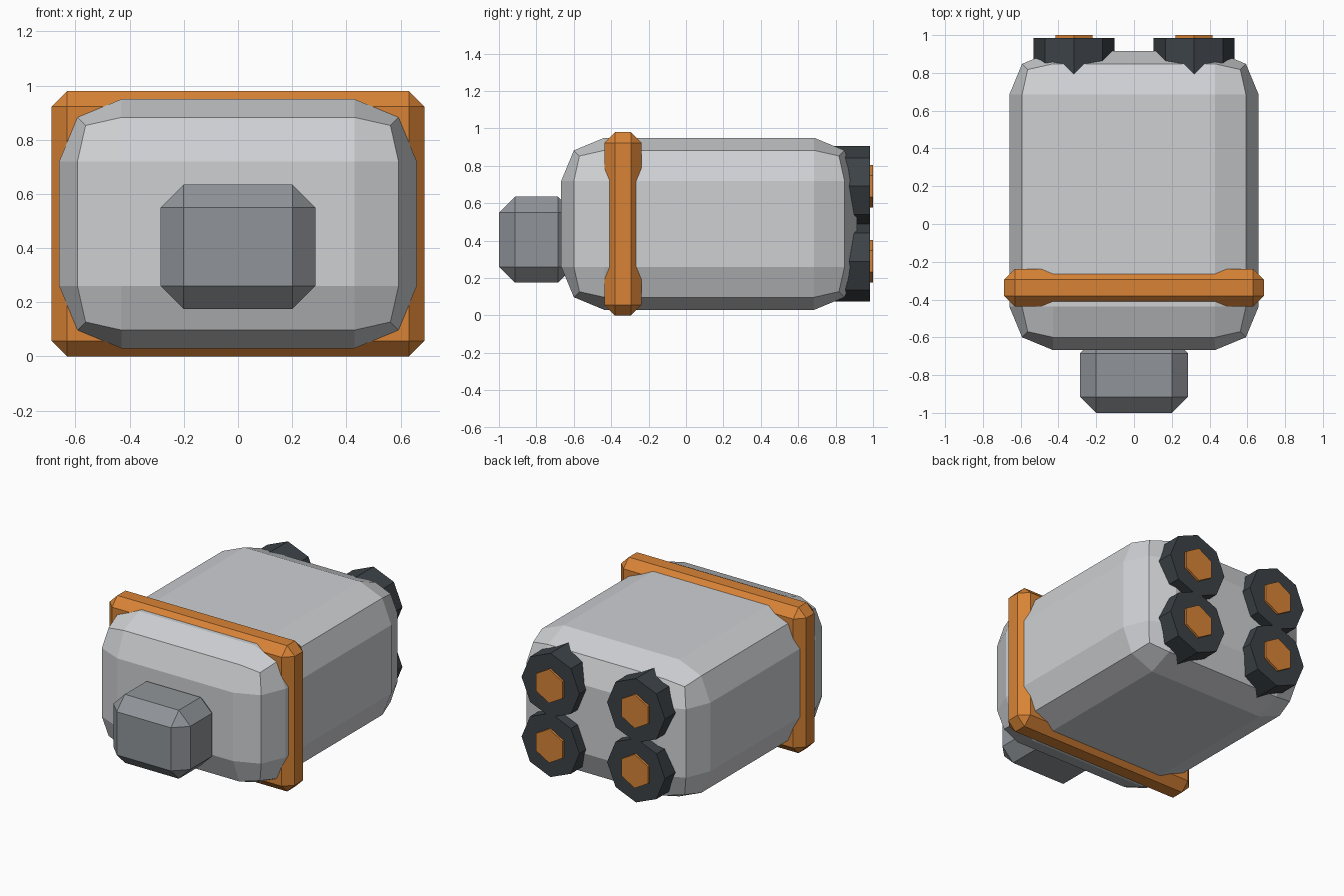
import bpy, bmesh, math
from mathutils import Vector

if "Cube" in bpy.data.objects:
    bpy.data.objects.remove(bpy.data.objects["Cube"], do_unlink=True)


def material(name, rgb):
    mat = bpy.data.materials.new(name)
    mat.use_nodes = True
    colour = (*rgb, 1)
    mat.diffuse_color = colour
    mat.node_tree.nodes["Principled BSDF"].inputs["Base Color"].default_value = colour
    return mat


light_grey = material("light grey", (0.62, 0.63, 0.65))
mid_grey = material("mid grey", (0.28, 0.30, 0.32))
orange = material("orange", (0.69, 0.23, 0.037))
dark_grey = material("dark grey", (0.045, 0.055, 0.063))


def finish(name, bm, mat):
    bmesh.ops.recalc_face_normals(bm, faces=bm.faces)
    mesh = bpy.data.meshes.new(name)
    bm.to_mesh(mesh)
    bm.free()
    mesh.materials.append(mat)
    obj = bpy.data.objects.new(name, mesh)
    bpy.context.collection.objects.link(obj)
    return obj


def bevelled_box(name, low, high, bevel, segments, mat):
    """Box between two corners with every edge bevelled."""
    low, high = Vector(low), Vector(high)
    bm = bmesh.new()
    bmesh.ops.create_cube(bm, size=1)
    bmesh.ops.scale(bm, vec=high - low, verts=bm.verts)
    bmesh.ops.translate(bm, vec=(low + high) / 2, verts=bm.verts)
    bmesh.ops.bevel(bm, geom=bm.edges[:], offset=bevel, segments=segments,
                    profile=0.5, affect='EDGES')
    return finish(name, bm, mat)


def prism(name, x, z, radius, sides, y_front, y_back, mat):
    """Regular prism along y with one corner pointing up."""
    bm = bmesh.new()
    angles = [2 * math.pi * i / sides for i in range(sides)]
    ring = [bm.verts.new((x + radius * math.sin(a), y_front, z + radius * math.cos(a)))
            for a in angles]
    base = bm.faces.new(ring)
    top = bmesh.ops.extrude_face_region(bm, geom=[base])["geom"]
    moved = [v for v in top if isinstance(v, bmesh.types.BMVert)]
    bmesh.ops.translate(bm, vec=(0, y_back - y_front, 0), verts=moved)
    return finish(name, bm, mat)


# Hull, nose block and the collar around the hull
bevelled_box("hull", (-0.66, -0.667, 0.03), (0.66, 0.915, 0.95), 0.23, 2, light_grey)
bevelled_box("nose_block", (-0.286, -1.0, 0.175), (0.286, -0.6, 0.635), 0.085, 1, mid_grey)
bevelled_box("collar", (-0.688, -0.437, 0), (0.688, -0.237, 0.98), 0.057, 1, orange)

# Four rear nozzles with glowing centres
for side, x in (("left", 0.318), ("right", -0.318)):
    for level, z in (("upper", 0.691), ("lower", 0.289)):
        prism(f"{level}_{side}_nozzle", x, z, 0.215, 8, 0.72, 0.985, dark_grey)
        prism(f"{level}_{side}_nozzle_core", x, z, 0.114, 6, 0.9, 1.0, orange)
